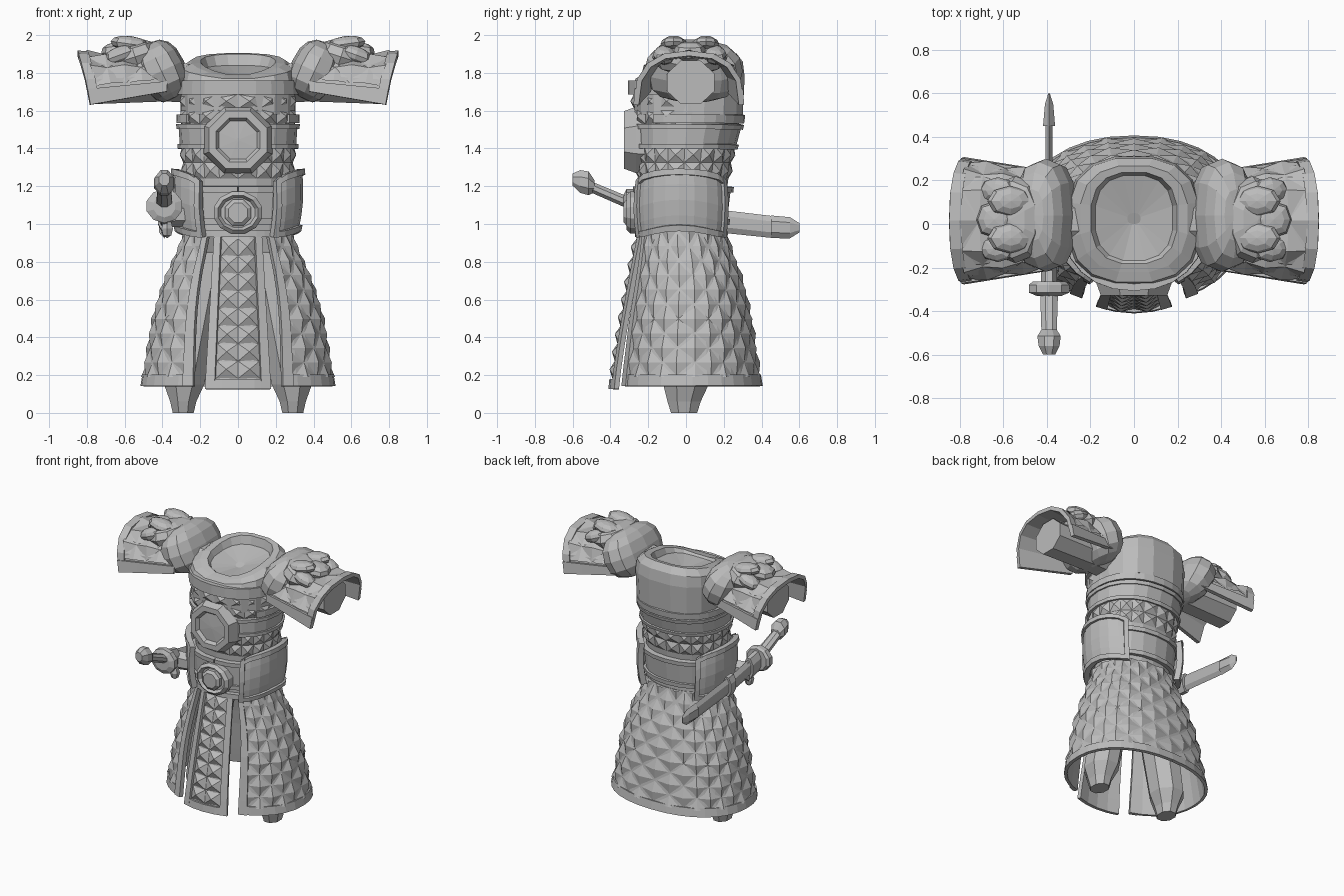
import bpy, bmesh
from math import sin, cos, pi, radians
from mathutils import Vector, Matrix

if "Cube" in bpy.data.objects:
    bpy.data.objects.remove(bpy.data.objects["Cube"])

GREY = bpy.data.materials.new("plain grey")
GREY.use_nodes = True
GREY.diffuse_color = (0.5, 0.5, 0.5, 1)
GREY.node_tree.nodes["Principled BSDF"].inputs["Base Color"].default_value = GREY.diffuse_color


def finish(name, bm, thick=0, mirror=False):
    me = bpy.data.meshes.new(name)
    bm.to_mesh(me)
    bm.free()
    me.materials.append(GREY)
    ob = bpy.data.objects.new(name, me)
    bpy.context.collection.objects.link(ob)
    if thick:
        m = ob.modifiers.new("thickness", "SOLIDIFY")
        m.thickness, m.offset = thick, 1
    if mirror:
        m = ob.modifiers.new("mirror", "MIRROR")
        m.use_mirror_merge = False


def lerp(a, b, t):
    return a + (b - a) * t


def span(a, b, n):
    return [lerp(a, b, i / n) for i in range(n + 1)]


def sgn_pow(x, p=0.9):
    return (abs(x) ** p) * (1 if x > 0 else -1)


def patch(name, f, us, vs, thick=0.0, stud=0.0, diamond=False, mirror=False):
    """Grid over f(u, v, height), studded with pyramids or diamonds."""
    bm = bmesh.new()
    g = [[bm.verts.new(f(u, v, stud if diamond and (i + j) % 2 else 0))
          for i, u in enumerate(us)] for j, v in enumerate(vs)]
    for j in range(len(vs) - 1):
        for i in range(len(us) - 1):
            q = [g[j][i], g[j][i + 1], g[j + 1][i + 1], g[j + 1][i]]
            if diamond:
                q = q if (i + j) % 2 == 0 else q[1:] + q[:1]
                bm.faces.new((q[0], q[1], q[2]))
                bm.faces.new((q[0], q[2], q[3]))
            else:
                bm.faces.new(q)
    bm.normal_update()
    if stud and not diamond:
        bmesh.ops.poke(bm, faces=bm.faces[:], offset=stud)
    finish(name, bm, thick, mirror)


def loft(name, rings, mirror=False):
    """Closed solid through rings of equal length."""
    bm = bmesh.new()
    vs = [[bm.verts.new(p) for p in r] for r in rings]
    n = len(vs[0])
    for a, b in zip(vs, vs[1:]):
        for i in range(n):
            bm.faces.new((a[i], a[(i + 1) % n], b[(i + 1) % n], b[i]))
    bm.faces.new(vs[0][::-1])
    bm.faces.new(vs[-1])
    bmesh.ops.recalc_face_normals(bm, faces=bm.faces[:])
    finish(name, bm, 0, mirror)


def tube(name, axis, stations, n=8, mirror=False):
    """Stations are (centre, radius one, radius two), rings square to the axis."""
    ax = {"X": ((0, 1, 0), (0, 0, 1)), "Y": ((1, 0, 0), (0, 0, 1)), "Z": ((1, 0, 0), (0, 1, 0))}
    e1, e2 = map(Vector, ax[axis])
    turn = [2 * pi * (i + 0.5) / n for i in range(n)]
    loft(name, [[Vector(c) + e1 * r * cos(t) + e2 * s * sin(t) for t in turn]
                for c, r, s in stations], mirror)


def blob(name, centre, size, tilt=0, seg=12, rings=8, mirror=True, boxy=1.0):
    bm = bmesh.new()
    bmesh.ops.create_uvsphere(bm, u_segments=seg, v_segments=rings, radius=1)
    m = Matrix.Translation(centre) @ Matrix.Rotation(tilt, 4, "Y") @ Matrix.Diagonal((*size, 1))
    for v in bm.verts:
        v.co = m @ Vector([sgn_pow(c, boxy) for c in v.co])
    finish(name, bm, 0, mirror)


# Body outline: height, half width, front, back
BODY = [(0.14, .495, -.345, .385), (0.2, .485, -.34, .375), (0.5, .435, -.305, .33),
        (0.7, .375, -.27, .285), (0.93, .27, -.235, .20), (1.0, .265, -.235, .195),
        (1.25, .285, -.25, .225), (1.4, .295, -.265, .25), (1.55, .305, -.275, .29),
        (1.77, .30, -.275, .305)]


def body(a, z, h=0):
    for lo, hi in zip(BODY, BODY[1:]):
        if z <= hi[0]:
            break
    t = (z - lo[0]) / (hi[0] - lo[0])
    w, f, b = (lerp(lo[k], hi[k], t) for k in (1, 2, 3))
    a = radians(a)
    return Vector(((w + h) * sgn_pow(sin(a)), (f + b) / 2 - ((b - f) / 2 + h) * sgn_pow(cos(a)), z))


def skirt(u, z, h=0):
    edge = lerp(25, 31, (z - 0.14) / 0.8)
    return body(lerp(edge, 360 - edge, u), z, h)


def band(name, a0, a1, z0, z1, h, n=20):
    patch(name, body, span(a0, a1, n), [z0, z1], h)


# Torso core and slanted yoke with a sunken octagonal neck
loft("torso", [[body(a, z) for a in range(0, 360, 18)] for z in span(0.93, 1.7, 7)])


def yoke_ring(zf, zb, w, f, b):
    return [(w * sgn_pow(sin(t), .78), (f + b) / 2 - (b - f) / 2 * sgn_pow(cos(t), .78),
             lerp(zf, zb, ((1 - cos(t)) / 2) ** .6)) for t in [pi * (i + .5) / 8 for i in range(16)]]


loft("yoke", [yoke_ring(*r) for r in [
    (1.58, 1.58, .305, -.275, .305), (1.74, 1.78, .31, -.285, .315), (1.765, 1.86, .30, -.27, .305),
    (1.775, 1.905, .25, -.225, .27), (1.785, 1.90, .20, -.185, .24), (1.775, 1.84, .18, -.17, .225),
    (1.77, 1.79, .03, 0, .05)]])
band("collar_band", -75, 75, 1.685, 1.76, 0.032, 10)
band("back_rim", 55, 305, 1.535, 1.58, 0.022)
band("chest_band", 0, 360, 1.42, 1.51, 0.012)
for z in (1.40, 1.505):
    band("chest_rim", 0, 360, z, z + 0.025, 0.024)
patch("chest_scales", body, span(-80, 80, 8), span(1.53, 1.69, 2), stud=0.027)
patch("waist_scales", body, span(0, 360, 20), span(1.24, 1.41, 2), stud=0.022)


def medallion(name, z, y, prof, sx=1.0, n=8):
    tube(name, "Y", [((0, y - d, z), r * sx, r) for r, d in prof], n)


medallion("chest_medallion", 1.445, -.22, [(.195, 0), (.19, .045), (.165, .108), (.125, .108),
                                           (.108, .085), (.01, .09)])

# Belt with buckle, front plates and large side plates
band("belt", 0, 360, 1.02, 1.17, 0.02)
for z in (1.0, 1.17):
    band("belt_rim", 0, 360, z, z + 0.03, 0.035)
band("lower_belt_rim", -35, 35, 0.93, 0.965, 0.035, 8)
medallion("buckle_ring", 1.06, -.24, [(.115, 0), (.115, .055), (.095, .075), (.08, .05), (.02, .05)], 1.15, 12)
medallion("buckle_boss", 1.06, -.27, [(.075, 0), (.075, .045), (.055, .06)])


def side_plate(a, v, h=0):
    t = (a - 32) / 110
    low = 0.935 + 0.035 * sin(pi * t) ** 2
    top = 1.225 + 0.065 * sin(pi * t) ** 0.6
    p = body(a, 1.08, 0.025 + 0.015 * sin(pi * v))
    p.z = lerp(low, top, v)
    p.x += 0.018 * v
    return p


patch("side_plate", side_plate, span(32, 142, 8), span(0, 1, 4), 0.025, mirror=True)
for us, vs in ((span(32, 142, 8), [0, .1]), (span(32, 142, 8), [.9, 1]),
               ([32, 39], span(0, 1, 4)), ([135, 142], span(0, 1, 4))):
    patch("side_plate_rim", side_plate, us, vs, 0.04, mirror=True)

# Scaled skirt, open at the front, with raised borders
patch("skirt_lining", skirt, span(0, 1, 28), span(.14, .96, 8), 0.01)
patch("skirt_scales", lambda u, z, h: skirt(u, z, h + .008), span(.02, .98, 24), span(.19, .96, 10),
      stud=0.02, diamond=True)
patch("skirt_hem", skirt, span(0, 1, 28), [.14, .20], 0.022)
for us in ([0, .025], [.975, 1]):
    patch("skirt_front_border", skirt, us, span(.14, .94, 8), 0.03)


# Hanging front apron, bowed across its width
def apron(u, v, h=0):
    y = lerp(-.385, -.25, v ** 1.2) + .03 * u * u
    return Vector((u * lerp(.168, .118, v), y - h, lerp(.125, .93, v)))


ACROSS = span(-1, 1, 4)
patch("apron", apron, ACROSS, span(0, 1, 8), 0.01)
patch("apron_studs", lambda u, v, h: apron(u, v, .01), span(-.72, .72, 2), span(.07, .99, 8), stud=0.03)
for us in ([-1, -.7], [.7, 1]):
    patch("apron_border", apron, us, span(0, 1, 8), 0.026)
patch("apron_hem", apron, ACROSS, [0, .065], 0.026)

# Legs and arm stubs
tube("leg", "Z", [((.29, -.01, 0), .06, .075), ((.29, -.01, .06), .075, .095), ((.285, 0, .15), .115, .13),
                  ((.23, 0, .45), .12, .14), ((.15, 0, .85), .11, .13)], 8, True)
tube("arm", "X", [((.2, .02, 1.745), .14, .11), ((.4, .02, 1.75), .135, .11),
                  ((.77, .025, 1.75), .135, .125)], 8, True)


# Shoulder guards: flared arch, rounded cap and beast head
def flap(u, v, h=0):
    s, c = max(sin(pi * u), 0), cos(pi * u)
    return Vector((lerp(.38, .785 + .065 * s, v),
                   .015 + (lerp(.2, .265, v) + h) * sgn_pow(c, .8),
                   lerp(1.70, 1.63, v) + s ** .75 * (lerp(.17, .26, v) + h)))


patch("shoulder_flap", flap, span(0, 1, 8), span(0, 1, 3), 0.015, mirror=True)
patch("flap_scales", lambda u, v, h: flap(u, v, h + .015), span(.08, .92, 6), span(.1, .9, 4),
      stud=0.02, diamond=True, mirror=True)
patch("flap_rim", flap, span(0, 1, 8), [.88, 1], 0.028, mirror=True)
for us in ([0, .07], [.93, 1]):
    patch("flap_edge", flap, us, span(0, 1, 3), 0.028, mirror=True)
blob("shoulder_cap", (.405, .04, 1.81), (.13, .26, .165), radians(25), boxy=.8)
blob("beast_mane", (.545, .02, 1.885), (.13, .2, .085), radians(18), 10, 6, boxy=.85)
blob("beast_snout", (.635, .02, 1.915), (.09, .085, .05), radians(8), 8, 6, boxy=.85)
for s in (-1, 1):
    blob("beast_brow", (.57, .02 + s * .085, 1.953), (.105, .07, .042), radians(-8), 8, 6)
    blob("beast_cheek", (.625, .02 + s * .135, 1.895), (.09, .06, .045), radians(20), 8, 6)


# Sheathed sword on the right hip
def sword(name, stations, n=8):
    tube(name, "Y", [((-.39, y, z), w, t) for y, z, w, t in stations], n)


sword("scabbard", [(-.3, 1.09, .025, .065), (0, 1.035, .022, .062), (.45, .985, .018, .058)], 6)
sword("scabbard_tip", [(.45, .985, .032, .06), (.55, .98, .022, .056), (.6, .98, .004, .025)], 6)
sword("scabbard_throat", [(-.27, 1.085, .04, .08), (-.17, 1.065, .04, .08)])
sword("scabbard_strap", [(.02, 1.03, .035, .075), (.08, 1.025, .035, .075)])
sword("sword_guard", [(-.265, 1.095, .08, .08), (-.28, 1.095, .098, .09),
                      (-.315, 1.095, .098, .09), (-.33, 1.095, .06, .06)], 10)
sword("sword_grip", [(-.3, 1.11, .045, .035), (-.5, 1.195, .038, .032)])
sword("sword_pommel", [(-.485, 1.2, .038, .035), (-.515, 1.215, .058, .068),
                       (-.56, 1.225, .052, .065), (-.6, 1.235, .03, .035)])
tube("sword_hanger", "X", [((-.25, -.14, 1.05), .05, .06), ((-.40, -.16, 1.05), .05, .07)], 6)
blob("hanger_tassel", (-.375, -.2, .975), (.035, .035, .05), 0, 6, 4, False)
